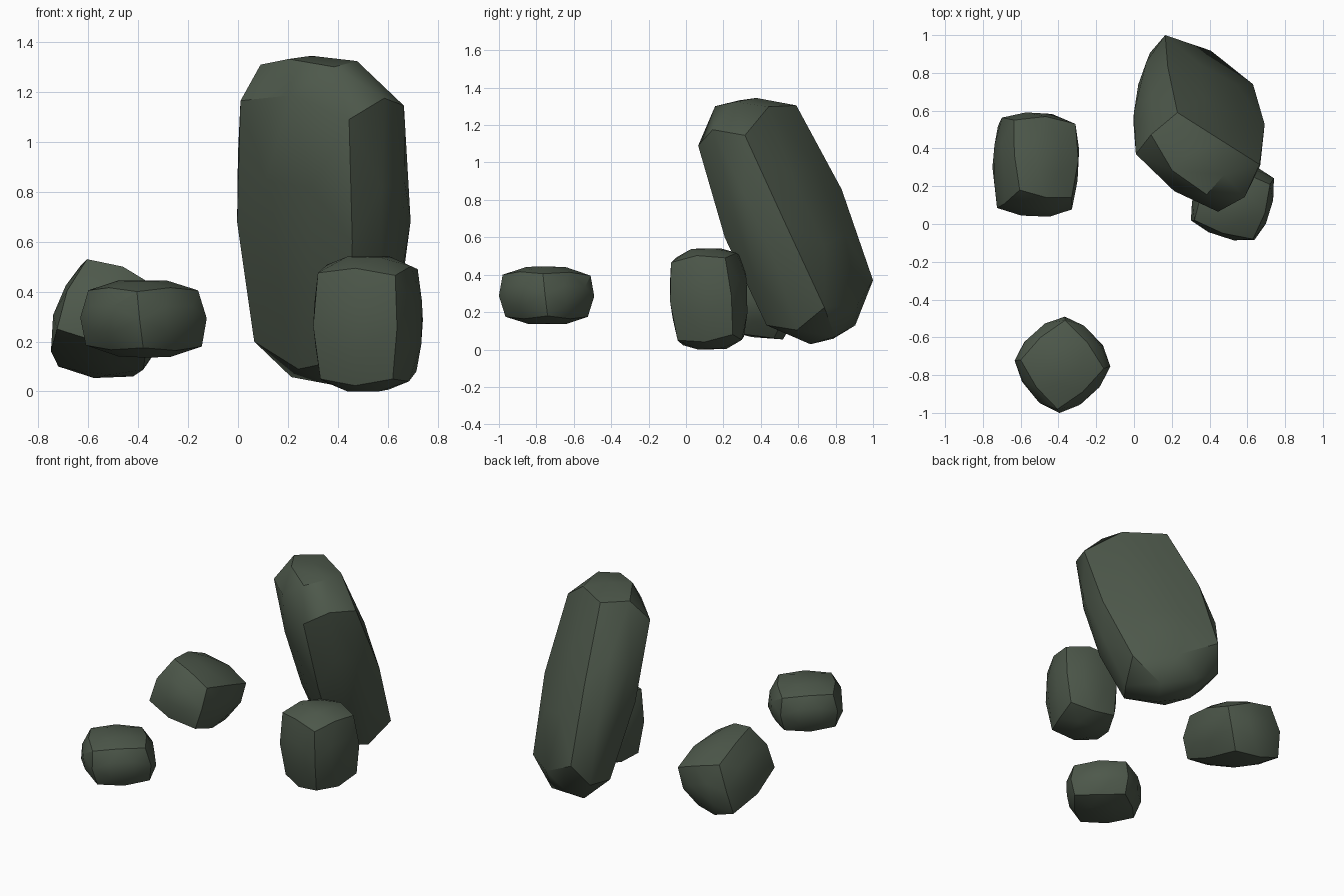
import bpy, bmesh, math
from mathutils import Vector

if "Cube" in bpy.data.objects:
    bpy.data.objects.remove(bpy.data.objects["Cube"])

mat = bpy.data.materials.new("mossy dark stone")
mat.diffuse_color = (0.075, 0.098, 0.070, 1)
mat.use_nodes = True
mat.node_tree.nodes["Principled BSDF"].inputs["Base Color"].default_value = mat.diffuse_color

# Cube topology: corners 0-3 form the upper ring, 4-7 the lower ring
EDGES = [(i, (i + 1) % 4) for i in range(4)]
EDGES += [(a + 4, b + 4) for a, b in EDGES] + [(i, i + 4) for i in range(4)]
FACES = [(0, 1, 2, 3), (4, 5, 6, 7)] + [(i, (i + 1) % 4, (i + 1) % 4 + 4, i + 4) for i in range(4)]


def rock(name, corners, edge_bulge, face_bulge, inner, top):
    """Rough block: corners, bulged edge middles and a raised panel on each side."""
    c = [Vector(p) for p in corners]
    mid = sum(c, Vector()) / 8
    pts = list(c)
    for a, b in EDGES:
        pts.append(mid + ((c[a] + c[b]) / 2 - mid) * edge_bulge)
    for f in FACES:
        avg = sum((c[i] for i in f), Vector()) / 4
        for i in f:
            pts.append(mid + (avg - mid) * face_bulge + (c[i] - avg) * inner)
    bm = bmesh.new()
    for p in pts:
        p.z = min(max(p.z, 0), top)
        bm.verts.new(p)
    bmesh.ops.convex_hull(bm, input=bm.verts[:])
    bmesh.ops.delete(bm, geom=[v for v in bm.verts if not v.link_faces], context='VERTS')
    bmesh.ops.dissolve_limit(bm, angle_limit=math.radians(2), verts=bm.verts[:], edges=bm.edges[:])
    bmesh.ops.recalc_face_normals(bm, faces=bm.faces[:])
    me = bpy.data.meshes.new(name)
    bm.to_mesh(me)
    bm.free()
    me.materials.append(mat)
    ob = bpy.data.objects.new(name, me)
    bpy.context.collection.objects.link(ob)
    bpy.ops.object.select_all(action='DESELECT')
    ob.select_set(True)
    bpy.context.view_layer.objects.active = ob
    bpy.ops.object.shade_smooth_by_angle(angle=math.radians(32))


# Small flat rock at the front
rock("front_rock", [
    (-.60, -.72, .405), (-.405, -.98, .40), (-.16, -.765, .405), (-.365, -.51, .395),
    (-.61, -.73, .185), (-.38, -.965, .175), (-.145, -.74, .18), (-.37, -.525, .175)],
    1.12, 1.37, .45, .445)

# Tilted rock on the left
rock("left_rock", [
    (-.605, .18, .53), (-.33, .14, .42), (-.31, .53, .31), (-.635, .55, .42),
    (-.725, .085, .25), (-.37, .07, .16), (-.42, .47, .06), (-.72, .52, .10)],
    1.13, 1.3, .42, .53)

# Upright small rock on the right
rock("right_rock", [
    (.32, .02, .475), (.63, -.08, .465), (.72, .21, .49), (.43, .30, .49),
    (.33, .04, .05), (.62, -.045, .05), (.715, .25, .08), (.42, .31, .07)],
    1.12, 1.3, .43, .54)

# Tall leaning boulder
rock("tall_boulder", [
    (.445, .065, 1.09), (.665, .315, 1.145), (.23, .59, 1.305), (.01, .37, 1.165),
    (.44, .43, .13), (.63, .74, .225), (.165, 1.0, .37), (.065, .72, .20)],
    1.14, 1.34, .42, 1.345)
